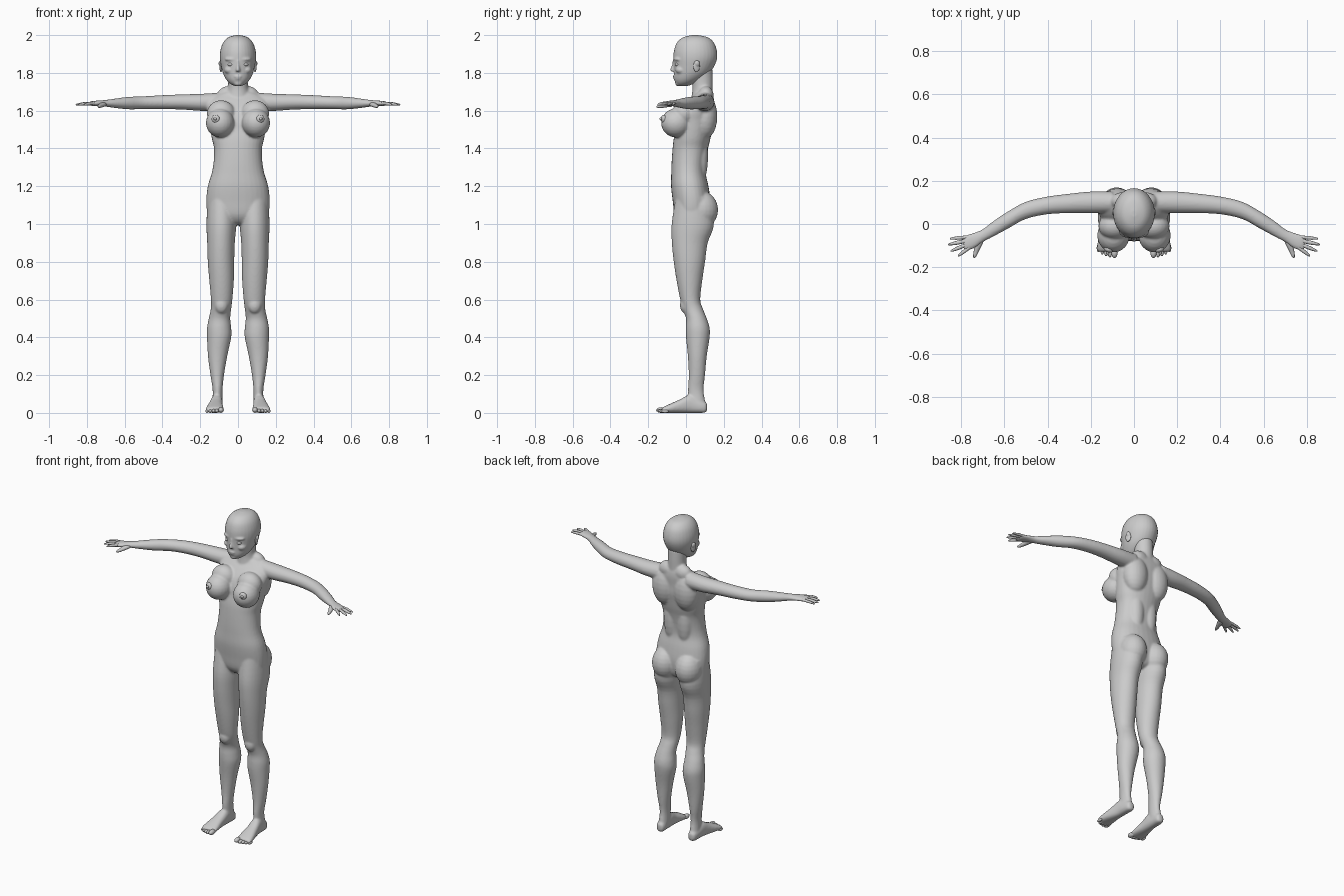
import bpy, bmesh, math
from mathutils import Matrix, Vector


def spline(rows, n):
    """Catmull-Rom resampling of the profile rows."""
    out = []
    for i in range(len(rows) - 1):
        p = [rows[max(0, min(len(rows) - 1, i + k))] for k in (-1, 0, 1, 2)]
        for j in range(n):
            t = j / n
            out.append([0.5 * (2 * b + (c - a) * t + (2 * a - 5 * b + 4 * c - d) * t * t
                               + (3 * b - a - 3 * c + d) * t ** 3)
                        for a, b, c, d in zip(*p)])
    out.append(list(rows[-1]))
    return out


def loft(bm, axis, rows, side=1, segs=32, n=4, power=2.0):
    """Skin ellipses; row = (position on axis, centre 1, centre 2, radius 1, radius 2)."""
    rings = []
    for t, c1, c2, r1, r2 in spline(rows, n):
        ring = []
        for k in range(segs):
            a = 2 * math.pi * k / segs
            ca, sa = math.cos(a), math.sin(a)
            u = c1 + r1 * math.copysign(abs(ca) ** (2 / power), ca)
            v = c2 + r2 * math.copysign(abs(sa) ** (2 / power), sa)
            x, y, z = {'X': (t, u, v), 'Y': (u, t, v), 'Z': (u, v, t)}[axis]
            ring.append(bm.verts.new((side * x, y, z)))
        rings.append(ring)
    for a, b in zip(rings, rings[1:]):
        for k in range(segs):
            bm.faces.new((a[k], a[(k + 1) % segs], b[(k + 1) % segs], b[k]))
    bm.faces.new(rings[0])
    bm.faces.new(rings[-1])


def ball(bm, centre, radii, side=1, segs=24, tilt=0.0):
    c = Vector((side * centre[0], centre[1], centre[2]))
    m = (Matrix.Translation(c) @ Matrix.Rotation(side * tilt, 4, 'Z')
         @ Matrix.Diagonal((*radii, 1)))
    bmesh.ops.create_uvsphere(bm, u_segments=segs, v_segments=segs // 2, radius=1, matrix=m)


def finish(name, bm, voxel=None, smooth=6):
    bmesh.ops.recalc_face_normals(bm, faces=bm.faces)
    for f in bm.faces:
        f.smooth = True
    me = bpy.data.meshes.new(name)
    bm.to_mesh(me)
    bm.free()
    ob = bpy.data.objects.new(name, me)
    bpy.context.collection.objects.link(ob)
    if voxel:
        r = ob.modifiers.new("blend", 'REMESH')
        r.mode, r.voxel_size, r.use_smooth_shade = 'VOXEL', voxel, True
        s = ob.modifiers.new("soften", 'SMOOTH')
        s.factor, s.iterations = 0.5, smooth
    return ob


# Torso and neck
body = bmesh.new()
loft(body, 'Z', [(1.70, 0, .095, .075, .045), (1.68, 0, .092, .125, .053), (1.65, 0, .08, .16, .068),
                 (1.60, 0, .06, .163, .086), (1.55, 0, .05, .153, .096), (1.50, 0, .042, .146, .096),
                 (1.45, 0, .032, .138, .097), (1.40, 0, .023, .127, .094), (1.33, 0, .015, .129, .091),
                 (1.27, 0, .013, .139, .091), (1.20, 0, .02, .16, .099), (1.12, 0, .03, .168, .1),
                 (1.05, 0, .032, .158, .092), (1.01, 0, .035, .11, .07), (.995, 0, .035, .05, .04)], power=2.2)
loft(body, 'Z', [(1.62, 0, .08, .075, .06), (1.68, 0, .086, .062, .056), (1.72, 0, .088, .054, .054),
                 (1.76, 0, .086, .052, .056), (1.82, 0, .08, .055, .06)])

for s in (-1, 1):
    # Chest, back, trapezius and buttock masses
    ball(body, (.095, -.052, 1.535), (.075, .08, .077), s)
    ball(body, (.09, -.01, 1.585), (.075, .062, .07), s)
    ball(body, (.075, .1, 1.57), (.078, .066, .12), s)
    ball(body, (.05, .105, 1.68), (.06, .042, .05), s)
    ball(body, (.045, .07, 1.36), (.05, .047, .16), s)
    ball(body, (.08, .08, 1.075), (.08, .09, .1), s)
    # Leg
    loft(body, 'Z', [(1.14, .085, .035, .075, .09), (1.0, .088, .036, .079, .112), (.9, .09, .02, .073, .095),
                     (.8, .09, .018, .07, .083), (.7, .087, .018, .065, .068), (.6, .0865, .0225, .0565, .053),
                     (.55, .09, .037, .054, .053), (.5, .098, .055, .057, .055), (.45, .1, .062, .064, .063),
                     (.4, .1, .0625, .064, .0625), (.3, .108, .06, .051, .05), (.2, .11, .0575, .036, .043),
                     (.12, .108, .052, .026, .041), (.05, .109, .06, .028, .044)], s)
    ball(body, (.088, -.002, .57), (.036, .03, .045), s)
    # Foot
    loft(body, 'Y', [(.112, .11, .03, .012, .018), (.1, .11, .03, .025, .029), (.06, .112, .037, .029, .037),
                     (.02, .113, .048, .032, .048), (-.03, .118, .036, .037, .036), (-.08, .122, .025, .045, .025),
                     (-.115, .124, .017, .047, .017), (-.128, .125, .013, .04, .012)], s, power=2.4)
    # Arm and palm
    loft(body, 'X', [(.1, .1, 1.645, .05, .05), (.2, .1, 1.644, .05, .045), (.3, .095, 1.646, .045, .04),
                     (.4, .086, 1.645, .041, .037), (.5, .063, 1.642, .04, .034), (.58, .02, 1.64, .04, .033),
                     (.65, -.022, 1.639, .036, .025), (.70, -.054, 1.639, .03, .018),
                     (.735, -.074, 1.639, .036, .015), (.77, -.086, 1.638, .037, .013),
                     (.79, -.089, 1.637, .03, .009)], s)
finish("body", body, .006)

# Head with brow, cheeks, nose, lips and chin
head = bmesh.new()
loft(head, 'Z', [(2.0, 0, .048, .012, .016), (1.988, 0, .05, .052, .066), (1.96, 0, .05, .079, .098),
                 (1.92, 0, .05, .093, .113), (1.88, 0, .049, .096, .116), (1.84, 0, .043, .09, .109),
                 (1.80, 0, .031, .08, .095), (1.77, 0, .014, .066, .077), (1.75, 0, 0, .05, .057),
                 (1.737, 0, -.01, .032, .038), (1.73, 0, -.015, .015, .02)])
loft(head, 'Z', [(1.865, 0, -.058, .009, .012), (1.84, 0, -.062, .008, .013),
                 (1.82, 0, -.068, .011, .016), (1.808, 0, -.066, .012, .015)], segs=16)
ball(head, (0, -.04, 1.746), (.024, .018, .017))
ball(head, (0, -.058, 1.781), (.022, .012, .007))
ball(head, (0, -.055, 1.77), (.019, .012, .007))
for s in (-1, 1):
    ball(head, (.038, -.045, 1.872), (.034, .018, .01), s, tilt=.35)
    ball(head, (.045, -.025, 1.815), (.027, .03, .022), s)
finish("head", head, .005, 4)

# Eyes and ears
eyes, ears = bmesh.new(), bmesh.new()
for s in (-1, 1):
    ball(eyes, (.038, -.043, 1.845), (.017, .0165, .011), s)
    ball(ears, (.09, .056, 1.835), (.007, .019, .032), s, tilt=.35)
    ball(ears, (.093, .06, 1.85), (.009, .014, .016), s, tilt=.35)
finish("eyes", eyes)
finish("ears", ears, .003, 4)

# Small chest details
tips = bmesh.new()
for s in (-1, 1):
    ball(tips, (.118, -.118, 1.556), (.022, .014, .022), s, tilt=.3)
    ball(tips, (.121, -.132, 1.557), (.008, .009, .008), s)
finish("chest_details", tips)

# Fingers: knuckle and tip positions, base radius
fingers = bmesh.new()
for s in (-1, 1):
    for kx, ky, tx, ty, r in [(.765, -.06, .852, -.068, .0085), (.77, -.077, .86, -.095, .0095),
                              (.77, -.094, .848, -.125, .0095), (.76, -.108, .815, -.148, .0105)]:
        loft(fingers, 'X', [(kx + (tx - kx) * f, ky + (ty - ky) * f, 1.639 - .008 * f * f, r * g, r * g * .9)
                            for f, g in ((0, 1), (.3, .95), (.5, 1), (.75, .8), (.95, .5), (1, .12))],
             s, segs=12)
    loft(fingers, 'Y', [(-.075, .712, 1.634, .018, .013), (-.1, .72, 1.63, .016, .012),
                        (-.125, .729, 1.625, .012, .01), (-.148, .736, 1.622, .008, .007),
                        (-.157, .739, 1.621, .002, .002)], s, segs=12)
finish("fingers", fingers)

# Toes, from big to little
toes = bmesh.new()
for s in (-1, 1):
    for i in range(5):
        r = .015 if i == 0 else .0115 - .0007 * i
        ball(toes, (.09 + .004 * min(i, 1) + .0175 * i, -.13 + .0012 * i * i, r), (r, .028 - .002 * i, r), s, 16)
finish("toes", toes)
